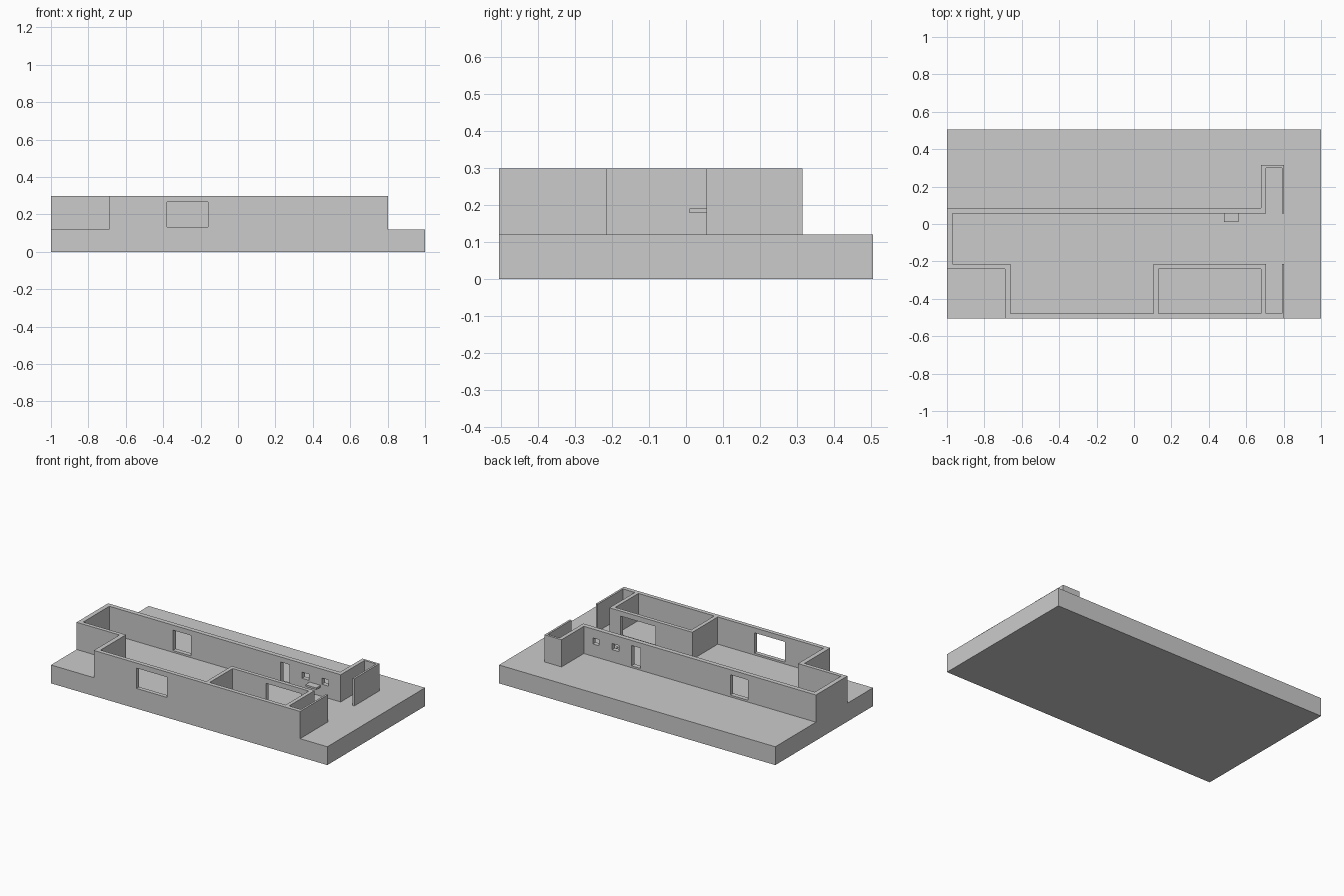
import bpy
import bmesh

if "Cube" in bpy.data.objects:
    bpy.data.objects.remove(bpy.data.objects["Cube"])


def prism(name, outline, z0, z1):
    """Extrude a plan outline from z0 to z1."""
    bm = bmesh.new()
    face = bm.faces.new([bm.verts.new((x, y, z0)) for x, y in outline])
    ext = bmesh.ops.extrude_face_region(bm, geom=[face])
    verts = [g for g in ext["geom"] if isinstance(g, bmesh.types.BMVert)]
    bmesh.ops.translate(bm, verts=verts, vec=(0, 0, z1 - z0))
    bmesh.ops.recalc_face_normals(bm, faces=bm.faces)
    mesh = bpy.data.meshes.new(name)
    bm.to_mesh(mesh)
    bm.free()
    obj = bpy.data.objects.new(name, mesh)
    bpy.context.collection.objects.link(obj)
    return obj


def box(name, x0, x1, y0, y1, z0, z1):
    return prism(name, [(x0, y0), (x1, y0), (x1, y1), (x0, y1)], z0, z1)


def boolean(target, other, operation):
    mod = target.modifiers.new("boolean", 'BOOLEAN')
    mod.object = other
    mod.operation = operation
    mod.solver = 'EXACT'
    bpy.context.view_layer.objects.active = target
    bpy.ops.object.modifier_apply(modifier=mod.name)
    bpy.data.objects.remove(other, do_unlink=True)


FLOOR, TOP = 0.12, 0.298

# Wall plan: inner side first, then around the outside
plan = [
    (0.79, 0.055), (0.79, 0.30), (0.705, 0.30), (0.705, 0.055),
    (-0.97, 0.055), (-0.97, -0.215), (-0.66, -0.215), (-0.66, -0.478),
    (0.105, -0.478), (0.105, -0.215), (0.705, -0.215), (0.705, -0.478),
    (0.79, -0.478), (0.79, -0.215), (0.803, -0.215), (0.803, -0.505),
    (-0.69, -0.505), (-0.69, -0.24), (-1.0, -0.24), (-1.0, 0.085),
    (0.68, 0.085), (0.68, 0.315), (0.803, 0.315), (0.803, 0.055),
]
walls = prism("walls", plan, FLOOR, TOP)

# Enclosed front room
boolean(walls, box("room_cutter", 0.13, 0.68, -0.478, -0.24, 0.0, 0.5), 'DIFFERENCE')

# Windows: x range, y range of the wall, z range
openings = [
    (-0.38, -0.16, -0.53, -0.45, 0.132, 0.265),   # front
    (0.37, 0.625, -0.26, -0.19, 0.132, 0.265),    # between rooms
    (-0.51, -0.38, 0.03, 0.11, 0.132, 0.265),     # back, wide
    (0.27, 0.335, 0.03, 0.11, 0.132, 0.265),      # back, narrow
    (0.425, 0.475, 0.03, 0.11, 0.20, 0.24),       # back, small
    (0.57, 0.615, 0.03, 0.11, 0.20, 0.24),
]
for dims in openings:
    boolean(walls, box("window_cutter", *dims), 'DIFFERENCE')

# Ground slab merged with the walls
house = box("house", -1.0, 1.0, -0.505, 0.505, 0.0, FLOOR)
boolean(house, walls, 'UNION')

# Small shelf on the back wall
box("wall_shelf", 0.48, 0.56, 0.01, 0.055, 0.178, 0.19)
